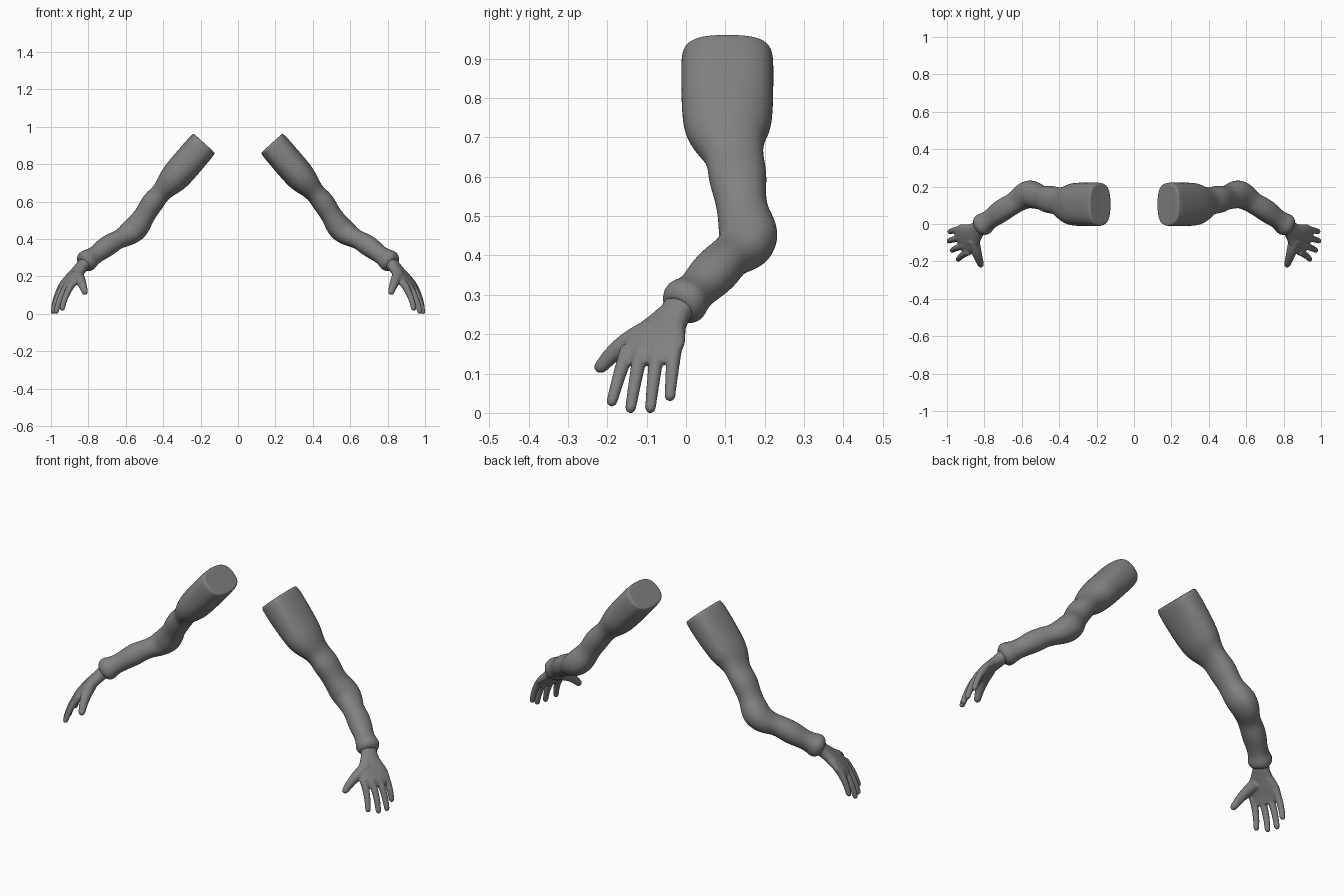
import bpy, bmesh
from math import cos, sin, pi
from mathutils import Vector

SIDES = 16


def loft(bm, rings, side, power=2.0, grow=1.0, power_start=None):
    """Closed tube through rings (x, y, z, half depth, half width along side)."""
    pts = [Vector(r[:3]) for r in rings]
    loops = []
    for i, r in enumerate(rings):
        t = (pts[min(i + 1, len(pts) - 1)] - pts[max(i - 1, 0)]).normalized()
        v = (side - t * side.dot(t)).normalized()
        u = v.cross(t)
        e = 2 / (power_start if power_start and i < 3 else power)
        loop = []
        for k in range(SIDES):
            c, s = cos(2 * pi * k / SIDES), sin(2 * pi * k / SIDES)
            cu = abs(c) ** e * (1 if c > 0 else -1)
            sv = abs(s) ** e * (1 if s > 0 else -1)
            loop.append(bm.verts.new(pts[i] + u * cu * r[3] * grow + v * sv * r[4] * grow))
        loops.append(loop)
    for a, b in zip(loops, loops[1:]):
        for k in range(SIDES):
            n = (k + 1) % SIDES
            bm.faces.new((a[k], a[n], b[n], b[k]))
    # close both ends with an inset ring and a flat cap
    for loop, p in ((loops[0], pts[0]), (loops[-1], pts[-1])):
        inner = [bm.verts.new(p + (w.co - p) * 0.88) for w in loop]
        for k in range(SIDES):
            n = (k + 1) % SIDES
            bm.faces.new((loop[k], loop[n], inner[n], inner[k]))
        bm.faces.new(inner)


def finger(bm, base, tip, r0, r1, bend):
    """Tapered, slightly bent tube with a rounded tip."""
    a, b, bend = Vector(base), Vector(tip), Vector(bend)
    d = (b - a).normalized()
    rings = []
    for f in (0, 0.2, 0.4, 0.6, 0.8, 1):
        p = a.lerp(b - d * r1, f) + bend * 4 * f * (1 - f)
        r = r0 + (r1 - r0) * f
        rings.append((*p, r, r))
    for ang in (30, 60, 80):
        q = ang * pi / 180
        p = b - d * r1 * (1 - sin(q))
        rings.append((*p, r1 * cos(q), r1 * cos(q)))
    loft(bm, rings, Vector((0.45, 0.9, -0.05)))


grey = bpy.data.materials.new("dark grey")
grey.diffuse_color = (0.22, 0.22, 0.22, 1)


def make_object(name, bm):
    bmesh.ops.recalc_face_normals(bm, faces=bm.faces[:])
    me = bpy.data.meshes.new(name)
    bm.to_mesh(me)
    bm.free()
    me.materials.append(grey)
    for p in me.polygons:
        p.use_smooth = True
    ob = bpy.data.objects.new(name, me)
    bpy.context.collection.objects.link(ob)
    m = ob.modifiers.new("mirror", 'MIRROR')
    m.use_mirror_merge = False
    return ob


# sleeves: wide shoulder end, creased elbow, cuff at the wrist
bm = bmesh.new()
loft(bm, [
    (0.180, 0.105, 0.912, 0.076, 0.112),
    (0.190, 0.105, 0.901, 0.081, 0.117),
    (0.240, 0.105, 0.842, 0.082, 0.117),
    (0.315, 0.105, 0.755, 0.083, 0.116),
    (0.350, 0.106, 0.715, 0.077, 0.108),
    (0.378, 0.112, 0.686, 0.066, 0.090),
    (0.405, 0.122, 0.655, 0.053, 0.074),
    (0.430, 0.128, 0.627, 0.055, 0.073),
    (0.458, 0.132, 0.594, 0.061, 0.074),
    (0.485, 0.138, 0.550, 0.056, 0.065),
    (0.508, 0.144, 0.512, 0.057, 0.064),
    (0.530, 0.153, 0.478, 0.066, 0.072),
    (0.556, 0.162, 0.448, 0.068, 0.077),
    (0.592, 0.148, 0.421, 0.061, 0.071),
    (0.625, 0.122, 0.403, 0.050, 0.059),
    (0.655, 0.103, 0.390, 0.050, 0.057),
    (0.690, 0.083, 0.368, 0.056, 0.060),
    (0.725, 0.058, 0.343, 0.053, 0.059),
    (0.755, 0.036, 0.320, 0.047, 0.052),
    (0.780, 0.018, 0.303, 0.049, 0.051),
    (0.795, 0.007, 0.292, 0.056, 0.057),
    (0.807, -0.002, 0.284, 0.059, 0.060),
    (0.818, -0.010, 0.277, 0.056, 0.057),
    (0.826, -0.016, 0.271, 0.047, 0.050),
    (0.831, -0.020, 0.267, 0.034, 0.040),
], Vector((0, 1, 0)), power=2.2, grow=1.02, power_start=2.7)
sleeve = make_object("sleeves", bm)
s = sleeve.modifiers.new("subdivide", 'SUBSURF')
s.levels = s.render_levels = 2

# hands: flat palm, four fingers and a thumb, fused together
bm = bmesh.new()
loft(bm, [
    (0.812, -0.008, 0.282, 0.033, 0.042),
    (0.835, -0.028, 0.252, 0.032, 0.043),
    (0.853, -0.046, 0.230, 0.030, 0.054),
    (0.872, -0.062, 0.208, 0.028, 0.071),
    (0.892, -0.076, 0.184, 0.026, 0.083),
    (0.914, -0.088, 0.158, 0.022, 0.083),
    (0.926, -0.094, 0.140, 0.019, 0.077),
    (0.934, -0.097, 0.124, 0.013, 0.060),
], Vector((0.45, 0.9, -0.05)), power=2.3)
for base, tip in (
        ((0.882, -0.147, 0.165), (0.945, -0.192, 0.017)),
        ((0.908, -0.114, 0.160), (0.977, -0.143, 0.000)),
        ((0.924, -0.073, 0.160), (0.994, -0.092, 0.000)),
        ((0.928, -0.029, 0.168), (0.989, -0.042, 0.030))):
    finger(bm, base, tip, 0.020, 0.014, (0.007, 0, 0.004))
finger(bm, (0.860, -0.083, 0.208), (0.815, -0.230, 0.108), 0.034, 0.0175, (-0.001, -0.010, 0.008))
hand = make_object("hands", bm)
r = hand.modifiers.new("fuse", 'REMESH')
r.mode = 'VOXEL'
r.voxel_size = 0.004
r.use_smooth_shade = True
sm = hand.modifiers.new("soften", 'SMOOTH')
sm.factor = 0.5
sm.iterations = 8
